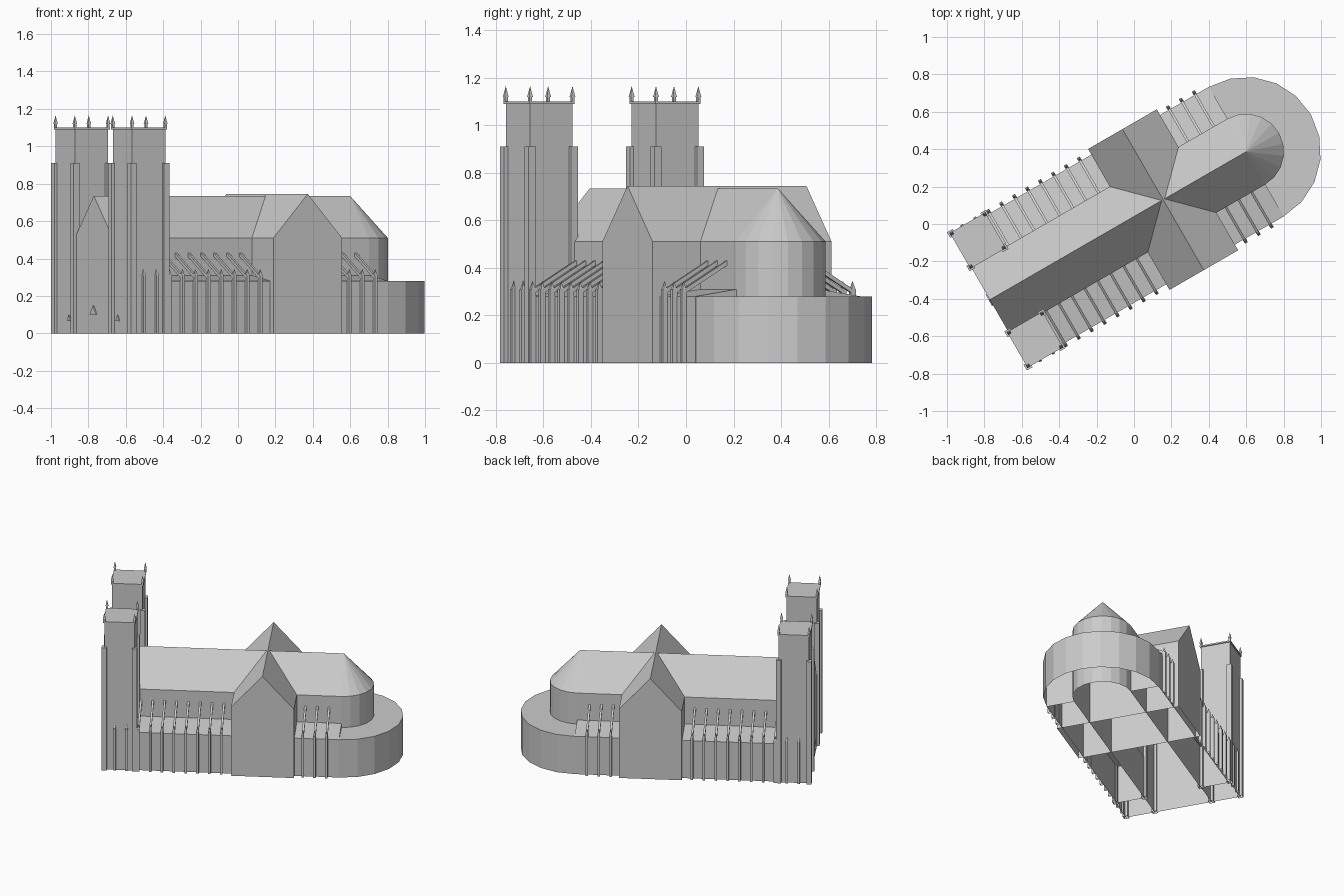
import bpy, bmesh
from math import radians, sin, cos, pi
from mathutils import Matrix, Vector

cube = bpy.data.objects.get("Cube")
if cube:
    bpy.data.objects.remove(cube)

stone = bpy.data.materials.new("pale_grey_stone")
stone.use_nodes = True
GREY = (0.6, 0.6, 0.6, 1)
stone.diffuse_color = GREY
stone.node_tree.nodes["Principled BSDF"].inputs["Base Color"].default_value = GREY

# Building axis runs along local x, turned on the site
SITE = Matrix.Rotation(radians(30), 4, 'Z') @ Matrix.Translation((0, 0.035, 0))
FRONT, TOWER_BACK, APSE = -0.87, -0.665, 0.712
HALF, AISLE, EAVES, RIDGE, AISLE_TOP = 0.203, 0.4, 0.51, 0.735, 0.28


def prism(bm, points, along):
    """Extrude a flat polygon along a vector."""
    a = [bm.verts.new(p) for p in points]
    b = [bm.verts.new(Vector(p) + Vector(along)) for p in points]
    bm.faces.new(a)
    bm.faces.new(b[::-1])
    for i in range(len(a)):
        j = (i + 1) % len(a)
        bm.faces.new((a[i], b[i], b[j], a[j]))


def box(bm, x0, x1, y0, y1, z0, z1):
    prism(bm, [(x0, y0, z0), (x1, y0, z0), (x1, y1, z0), (x0, y1, z0)], (0, 0, z1 - z0))


def post(bm, x, y, size, z0, z1):
    h = size / 2
    box(bm, x - h, x + h, y - h, y + h, z0, z1)


def spire(bm, x, y, size, z0, z1):
    h = size / 2
    base = [bm.verts.new((x + i * h, y + j * h, z0)) for i, j in ((-1, -1), (1, -1), (1, 1), (-1, 1))]
    tip = bm.verts.new((x, y, z1))
    bm.faces.new(base[::-1])
    for i in range(4):
        bm.faces.new((base[i], base[(i + 1) % 4], tip))


def half_round(radius, z):
    return [(APSE + radius * cos(t), radius * sin(t), z)
            for t in (-pi / 2 + pi * i / 10 for i in range(11))]


def part(name, bm, mirror=False):
    # Bodies are open underneath and where they meet the apse
    hidden = [f for f in bm.faces if all(v.co.z < 1e-4 for v in f.verts)
              or all(abs(v.co.x - APSE) < 1e-4 for v in f.verts)]
    bmesh.ops.recalc_face_normals(bm, faces=bm.faces)
    bmesh.ops.delete(bm, geom=hidden, context='FACES')
    mesh = bpy.data.meshes.new(name)
    bm.to_mesh(mesh)
    bm.free()
    mesh.materials.append(stone)
    obj = bpy.data.objects.new(name, mesh)
    bpy.context.collection.objects.link(obj)
    obj.matrix_world = SITE
    if mirror:
        mod = obj.modifiers.new("mirror", 'MIRROR')
        mod.use_axis = (False, True, False)
        mod.use_mirror_merge = False


# Nave and choir under one gabled roof
bm = bmesh.new()
prism(bm, [(FRONT, y, z) for y, z in ((-HALF, 0), (-HALF, EAVES), (0, RIDGE), (HALF, EAVES), (HALF, 0))],
      (APSE - FRONT, 0, 0))
part("nave_and_choir", bm)

# Transept crossing it
bm = bmesh.new()
CROSS, WING, REACH = 0.2, 0.212, 0.435
prism(bm, [(CROSS + x, -REACH, z) for x, z in ((-WING, 0), (-WING, EAVES), (0, 0.745), (WING, EAVES), (WING, 0))],
      (0, 2 * REACH, 0))
part("transept", bm)

# Apse: half-round wall with a half cone roof
bm = bmesh.new()
low = [bm.verts.new(p) for p in half_round(HALF, 0)]
top = [bm.verts.new(p) for p in half_round(HALF, EAVES)]
tip = bm.verts.new((APSE, 0, RIDGE))
for i in range(10):
    bm.faces.new((low[i], low[i + 1], top[i + 1], top[i]))
    bm.faces.new((top[i], top[i + 1], tip))
part("apse", bm)

# Low walkway around the apse
bm = bmesh.new()
prism(bm, half_round(AISLE, 0), (0, 0, AISLE_TOP))
part("ambulatory", bm)

# Side aisles with shallow lean-to roofs
bm = bmesh.new()
prism(bm, [(TOWER_BACK, y, z) for y, z in ((0.2, 0), (0.2, 0.31), (AISLE, AISLE_TOP), (AISLE, 0))],
      (APSE + 0.002 - TOWER_BACK, 0, 0))
part("side_aisles", bm, True)

# West towers, their parapets, corner buttresses and pinnacles
INNER, OUTER = HALF, 0.409
corners = [(x, y) for x in (FRONT, TOWER_BACK) for y in (INNER, OUTER)]
bm = bmesh.new()
box(bm, FRONT, TOWER_BACK, INNER, OUTER, 0, 1.09)
part("towers", bm, True)
bm = bmesh.new()
lip = 0.007
box(bm, FRONT - lip, TOWER_BACK + lip, INNER - lip, OUTER + lip, 1.09, 1.1)
part("tower_parapets", bm, True)
bm = bmesh.new()
for x, y in corners:
    post(bm, x, y, 0.035, 0, 0.91)
part("tower_buttresses", bm, True)
bm = bmesh.new()
for x, y in corners:
    post(bm, x, y, 0.013, 1.1, 1.12)
    spire(bm, x, y, 0.018, 1.12, 1.165)
part("tower_pinnacles", bm, True)

# Aisle piers with pinnacles, and flying buttresses up to the nave wall
piers = [-0.8 + 0.08 * i for i in range(10)] + [0.47, 0.55, 0.63]
PIER_Y = 0.411
bm = bmesh.new()
for x in piers:
    box(bm, x - 0.008, x + 0.008, PIER_Y - 0.012, PIER_Y + 0.012, 0, 0.31)
    spire(bm, x, PIER_Y, 0.018, 0.31, 0.345)
part("aisle_piers", bm, True)
bm = bmesh.new()
for x in piers:
    if x > TOWER_BACK:
        prism(bm, [(x - 0.007, y, z) for y, z in ((PIER_Y, 0.29), (PIER_Y, 0.31), (HALF, 0.43), (HALF, 0.41))],
              (0.014, 0, 0))
part("flying_buttresses", bm, True)

# Small gables over the three west doors
bm = bmesh.new()
for y, w, z0, z1 in ((0, 0.035, 0.1, 0.15), (-0.26, 0.02, 0.065, 0.098), (0.26, 0.02, 0.065, 0.098)):
    prism(bm, [(FRONT - 0.006, y - w, z0), (FRONT - 0.006, y + w, z0), (FRONT - 0.006, y, z1)], (0.006, 0, 0))
part("door_gables", bm)
